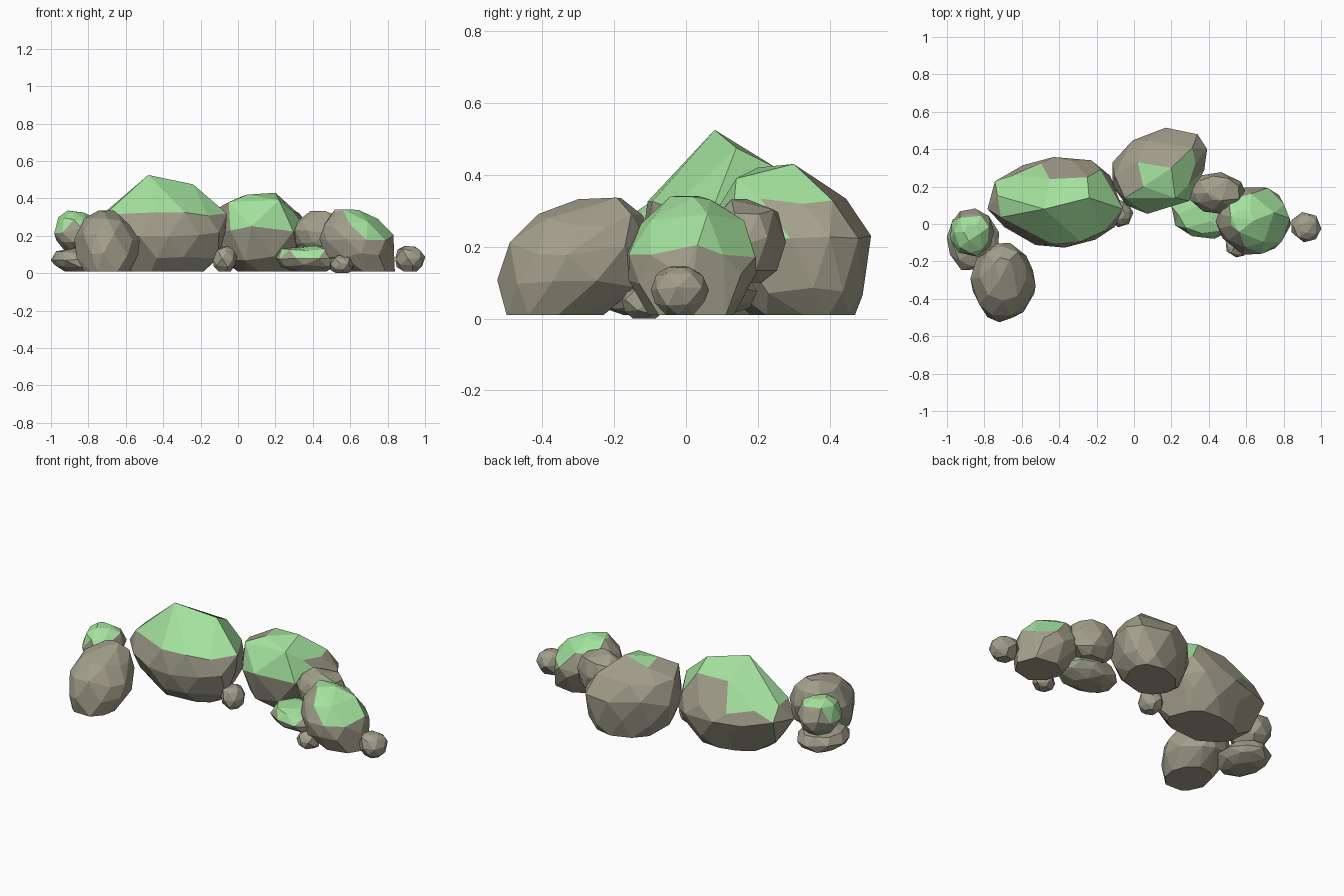
import bpy, bmesh, math, random
from mathutils import Vector

if "Cube" in bpy.data.objects:
    bpy.data.objects.remove(bpy.data.objects["Cube"])

random.seed(4)


def material(name, color):
    m = bpy.data.materials.new(name)
    m.diffuse_color = color
    m.use_nodes = True
    m.node_tree.nodes["Principled BSDF"].inputs["Base Color"].default_value = m.diffuse_color
    return m


STONE = material("stone", (0.36, 0.345, 0.26, 1))
MOSS = material("moss", (0.37, 0.76, 0.34, 1))

# ring profiles: height fraction, width scale, shift x, shift y
ROUND = [(0, .5, 0, 0), (.2, .86, 0, 0), (.5, 1, 0, 0), (.8, .8, 0, 0), (1, .36, 0, 0)]


def rock(name, xr, yr, zr, rings=ROUND, sides=9, outline=None, peaks=(),
         turn=0, moss=None, jitter=.03):
    """Faceted boulder: convex hull of stacked rings plus a few peak points.
    moss = (direction, minimum facing, minimum height)"""
    cx, cy = sum(xr) / 2, sum(yr) / 2
    rx, ry = (xr[1] - xr[0]) / 2, (yr[1] - yr[0]) / 2
    bm = bmesh.new()
    for k, (h, s, dx, dy) in enumerate(rings):
        if outline:
            plan = [((x - cx) / rx, (y - cy) / ry) for x, y in outline]
            if k % 2:  # stagger alternate rings
                plan = [((a[0] + b[0]) * .515, (a[1] + b[1]) * .515)
                        for a, b in zip(plan, plan[1:] + plan[:1])]
        else:
            n = sides if s > .65 else max(5, sides - 3)
            plan = []
            for i in range(n):
                a = math.tau * (i + .5 * (k % 2)) / n + turn + random.uniform(-.15, .15)
                plan.append((math.cos(a), math.sin(a)))
        for u, v in plan:
            q = s * (1 + random.uniform(-jitter, jitter))
            dz = 0 if k == 0 else random.uniform(-.07, .07)
            if k == len(rings) - 1 and h == 1:
                dz = -abs(dz)
            z = zr[0] + (zr[1] - zr[0]) * (h + dz)
            bm.verts.new((cx + u * rx * q + dx, cy + v * ry * q + dy, z))
    for p in peaks:
        bm.verts.new(p)
    bmesh.ops.convex_hull(bm, input=bm.verts)
    loose = [v for v in bm.verts if not v.link_faces]
    bmesh.ops.delete(bm, geom=loose, context='VERTS')
    # merge nearly flat neighbours into broad facets
    bmesh.ops.dissolve_limit(bm, angle_limit=math.radians(10),
                             verts=bm.verts, edges=bm.edges)
    bmesh.ops.recalc_face_normals(bm, faces=bm.faces)
    if moss:
        d, facing, low = Vector(moss[0]).normalized(), moss[1], moss[2]
        for f in bm.faces:
            f.normal_update()
            if f.normal.dot(d) > facing and f.calc_center_median().z > low:
                f.material_index = 1
    me = bpy.data.meshes.new(name)
    bm.to_mesh(me)
    bm.free()
    me.materials.append(STONE)
    me.materials.append(MOSS)
    ob = bpy.data.objects.new(name, me)
    bpy.context.collection.objects.link(ob)
    return ob


# largest boulder with a pointed crest, undercut at the bottom
rock("large_boulder", (-.79, -.05), (-.13, .36), (0.01, .5),
     rings=[(0, .58, .02, 0), (.2, .83, .01, 0), (.42, .97, 0, 0), (.58, .89, .01, 0)],
     outline=[(-.79, .08), (-.75, .23), (-.6, .32), (-.43, .365), (-.22, .35), (-.12, .26),
              (-.05, .07), (-.09, -.02), (-.2, -.09), (-.37, -.13), (-.53, -.12), (-.7, -.02)],
     peaks=[(-.48, .08, .525), (-.24, .14, .475), (-.25, .25, .42), (-.06, .08, .32), (-.45, .24, .42)],
     moss=((0, -.15, 1), .4, .3), jitter=.015)

# second boulder, mossy toward the front
rock("middle_boulder", (-.12, .39), (.05, .52), (0.01, .43),
     rings=[(0, .62, .02, .04), (.2, .87, .01, .015), (.52, .99, 0, 0), (.75, .82, -.02, -.01)],
     outline=[(.17, .52), (.34, .48), (.39, .4), (.38, .29), (.3, .12), (.07, .05),
              (-.04, .1), (-.12, .2), (-.12, .33), (-.01, .45)],
     peaks=[(.05, .2, .42), (.2, .3, .43), (-.05, .14, .38), (.02, .33, .41), (.22, .14, .39)],
     moss=((.1, -.7, .6), .55, .2), jitter=.015)

# leaning bare boulder at the front left
rock("front_left_boulder", (-.88, -.52), (-.52, -.1), (0.01, .34),
     rings=[(0, .68, 0, -.06), (.28, .94, 0, -.015), (.56, .95, 0, .01),
            (.8, .7, 0, .045), (1, .3, 0, .07)], sides=10)

# stacked pair at the far left
rock("left_base_stone", (-1, -.72), (-.26, .08), (0.01, .14), turn=.2)
rock("left_mossy_stone", (-.985, -.75), (-.18, .085), (.12, .335),
     moss=((-.3, -.1, .9), .5, .2))

# right boulder leaning toward the middle
rock("right_boulder", (.44, .84), (-.175, .21), (0.01, .345),
     rings=[(0, .65, .068, 0), (.28, .92, .01, 0), (.52, .97, -.005, 0),
            (.77, .75, -.035, 0), (1, .32, -.06, 0)],
     sides=10, moss=((.3, -.05, .9), .5, .17))
rock("right_back_stone", (.29, .6), (.05, .28), (.1, .335))
rock("flat_mossy_stone", (.2, .57), (-.08, .2), (0.01, .15),
     moss=((0, -.1, 1), .5, .06))

# pebbles
rock("right_pebble", (.835, 1), (-.1, .065), (0.01, .15), sides=7)
rock("middle_pebble", (-.14, -.005), (-.02, .13), (0.01, .145), sides=7)
rock("front_pebble", (.485, .62), (-.18, -.05), (0, .095), sides=7)
